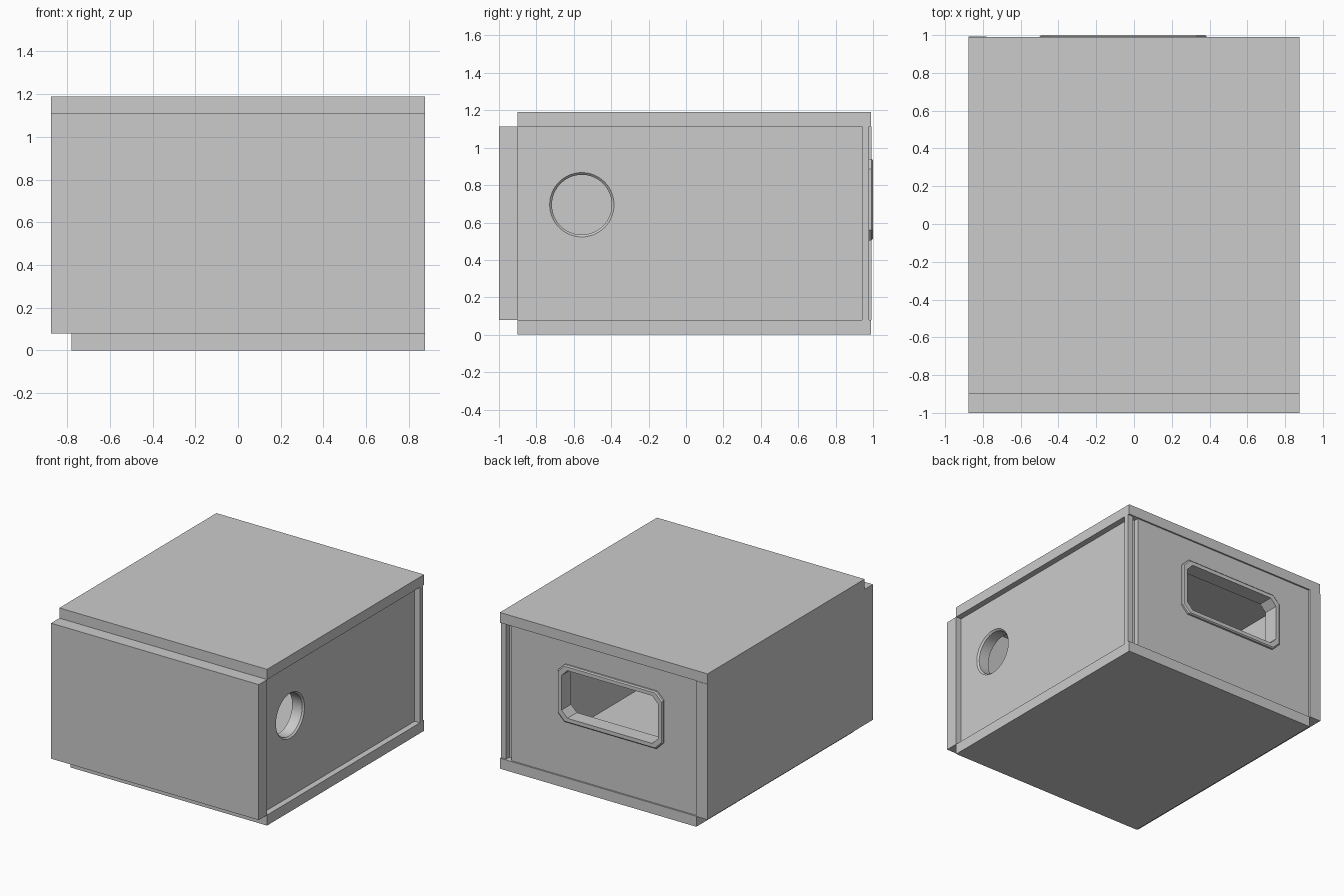
import bpy, bmesh, math

if "Cube" in bpy.data.objects:
    bpy.data.objects.remove(bpy.data.objects["Cube"])


def finish(name, bm):
    bmesh.ops.recalc_face_normals(bm, faces=bm.faces)
    me = bpy.data.meshes.new(name)
    bm.to_mesh(me)
    bm.free()
    ob = bpy.data.objects.new(name, me)
    bpy.context.collection.objects.link(ob)
    return ob


def box(name, x, y, z):
    bm = bmesh.new()
    bmesh.ops.create_cube(bm, size=1)
    for v in bm.verts:
        for i, (a, b) in enumerate((x, y, z)):
            v.co[i] = (a + b) / 2 + v.co[i] * (b - a)
    return finish(name, bm)


def loft(name, rings, closed=False):
    """Skin a list of equal-length point rings; cap the ends or join them."""
    bm = bmesh.new()
    vs = [[bm.verts.new(p) for p in r] for r in rings]
    n = len(vs[0])
    pairs = list(zip(vs, vs[1:]))
    if closed:
        pairs.append((vs[-1], vs[0]))
    else:
        bm.faces.new(vs[0])
        bm.faces.new(vs[-1])
    for a, b in pairs:
        for i in range(n):
            j = (i + 1) % n
            bm.faces.new((a[i], a[j], b[j], b[i]))
    return finish(name, bm)


def cut(target, cutter):
    cutter.hide_render = True
    m = target.modifiers.new("hole", 'BOOLEAN')
    m.operation = 'DIFFERENCE'
    m.solver = 'EXACT'
    m.object = cutter
    bpy.context.view_layer.objects.active = target
    bpy.ops.object.modifier_apply(modifier=m.name)
    bpy.data.objects.remove(cutter)


def window_ring(y, inset, c):
    # rectangle with clipped corners in the back wall plane
    x0, x1, z0, z1 = -0.50 + inset, 0.385 - inset, 0.505 + inset, 0.94 - inset
    return [(x0 + c, y, z0), (x1 - c, y, z0), (x1, y, z0 + c), (x1, y, z1 - c),
            (x1 - c, y, z1), (x0 + c, y, z1), (x0, y, z1 - c), (x0, y, z0 + c)]


def circle_ring(x, r, n=64):
    # circle in the right wall plane
    return [(x, -0.557 + r * math.cos(2 * math.pi * i / n),
             0.695 + r * math.sin(2 * math.pi * i / n)) for i in range(n)]


WALL_Z = (0.08, 1.112)

# lid and floor boards
box("top_board", (-0.875, 0.875), (-0.90, 0.99), (1.112, 1.19))
box("bottom_board", (-0.78, 0.875), (-0.90, 0.99), (0, 0.08))

# plain walls and corner post
box("front_wall", (-0.78, 0.875), (-1.0, -0.90), WALL_Z)
box("left_wall", (-0.875, -0.78), (-1.0, 0.993), WALL_Z)
box("corner_post", (0.83, 0.875), (0.94, 0.978), WALL_Z)

# right wall with a round, slightly chamfered hole
right = box("right_wall", (0.735, 0.83), (-0.90, 0.94), WALL_Z)
cut(right, loft("round_cutter", [circle_ring(0.70, 0.16), circle_ring(0.818, 0.16),
                                 circle_ring(0.83, 0.172), circle_ring(0.86, 0.172)]))

# back wall with window opening
back = box("back_wall", (-0.78, 0.785), (0.885, 0.978), WALL_Z)
cut(back, loft("window_cutter", [window_ring(0.8, 0.03, 0.05), window_ring(1.1, 0.03, 0.05)]))

# raised trim lining the window
loft("window_trim", [window_ring(0.97, 0, 0.055), window_ring(0.992, 0, 0.055),
                     window_ring(1.0, 0.008, 0.053), window_ring(1.0, 0.036, 0.05),
                     window_ring(0.885, 0.036, 0.05), window_ring(0.885, 0.03, 0.05),
                     window_ring(0.97, 0.03, 0.05)], closed=True)
